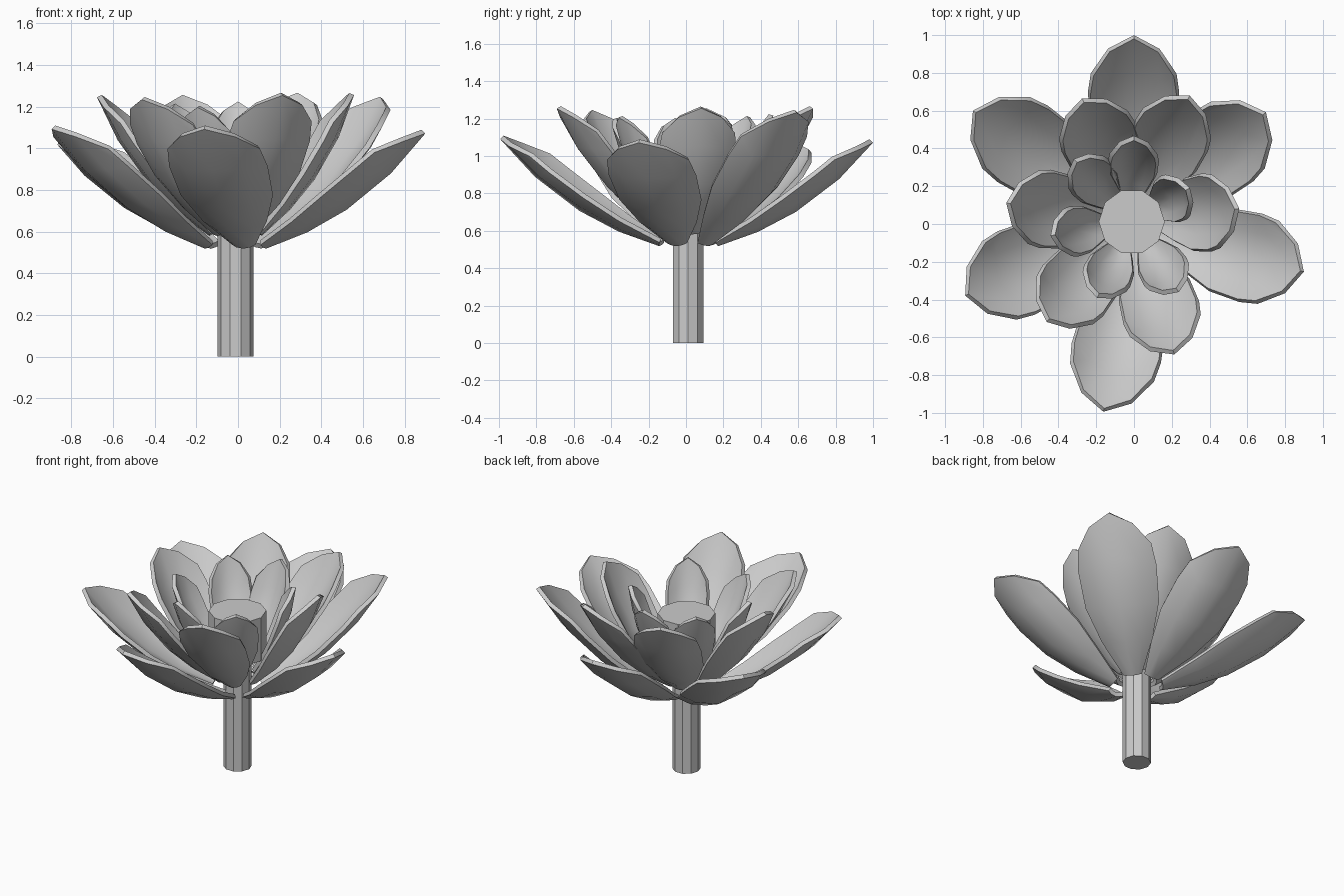
import bpy, bmesh, math
from mathutils import Vector

if "Cube" in bpy.data.objects:
    bpy.data.objects.remove(bpy.data.objects["Cube"])

CX, CY = -0.012, 0.012
COLS = (-1, -0.6, 0, 0.6, 1)
ROWS = ((0, 0.05), (0.22, 0.15), (0.45, 0.22), (0.74, 0.235), (1, 0.22))


def petal(name, base, tip, width):
    """Cupped petal: a curved grid from base to tip, given thickness."""
    base, tip = Vector(base), Vector(tip)
    axis = tip - base
    length = axis.length
    along = axis.normalized()
    side = along.cross(Vector((0, 0, 1))).normalized()
    up = side.cross(along)
    bm = bmesh.new()
    grid = []
    for t, w in ROWS:
        row = []
        for j in COLS:
            u = t - 0.22 * j * j * t ** 3          # rounded, pointed end
            lift = 0.41 * w * j * j - 0.32 * u * (1 - u)   # cup and sag
            row.append(bm.verts.new(base + along * u * length
                                    + side * j * w * width
                                    + up * lift * length))
        grid.append(row)
    for a, b in zip(grid, grid[1:]):
        for k in range(len(COLS) - 1):
            bm.faces.new((a[k], a[k + 1], b[k + 1], b[k]))
    mesh = bpy.data.meshes.new(name)
    bm.to_mesh(mesh)
    bm.free()
    ob = bpy.data.objects.new(name, mesh)
    bpy.context.collection.objects.link(ob)
    # Thickness, then smooth faces with sharp rims
    bpy.ops.object.select_all(action='DESELECT')
    ob.select_set(True)
    bpy.context.view_layer.objects.active = ob
    mod = ob.modifiers.new("thickness", 'SOLIDIFY')
    mod.thickness = 0.026
    mod.offset = 0
    bpy.ops.object.modifier_apply(modifier=mod.name)
    bpy.ops.object.shade_smooth_by_angle(angle=math.radians(40))


def ring(name, radius, z, width, petals):
    for i, (deg, tip) in enumerate(petals, 1):
        a = math.radians(deg)
        base = (CX + radius * math.cos(a), CY + radius * math.sin(a), z)
        petal(f"{name}_{i}", base, tip, width)


def cylinder(name, radius, z0, z1):
    bpy.ops.mesh.primitive_cylinder_add(vertices=10, radius=radius, depth=z1 - z0,
                                        location=(CX, CY, (z0 + z1) / 2),
                                        rotation=(0, 0, math.radians(18)))
    bpy.context.object.name = name


# Stem and flower centre
cylinder("stem", 0.086, 0, 0.8)
cylinder("flower_centre", 0.175, 0.75, 1.04)

# Three rings of petals: base angle and tip position of each
ring("outer_petal", 0.155, 0.53, 1.0, (
    (88, (0.00, 0.99, 1.08)), (40, (0.69, 0.585, 1.24)),
    (-24, (0.89, -0.25, 1.08)), (284, (-0.16, -0.985, 1.10)),
    (204, (-0.885, -0.375, 1.10)), (138, (-0.845, 0.595, 1.06))))
ring("middle_petal", 0.12, 0.59, 0.86, (
    (63, (0.29, 0.67, 1.26)), (108, (-0.27, 0.655, 1.25)),
    (172, (-0.665, 0.11, 1.25)), (228, (-0.455, -0.51, 1.24)),
    (290, (0.21, -0.68, 1.26)), (8, (0.545, 0.08, 1.26))))
ring("inner_petal", 0.11, 0.65, 0.54, (
    (88, (0.00, 0.455, 1.22)), (132, (-0.31, 0.335, 1.21)),
    (188, (-0.43, -0.06, 1.20)), (246, (-0.19, -0.38, 1.20)),
    (305, (0.23, -0.35, 1.21)), (28, (0.285, 0.185, 1.21))))
